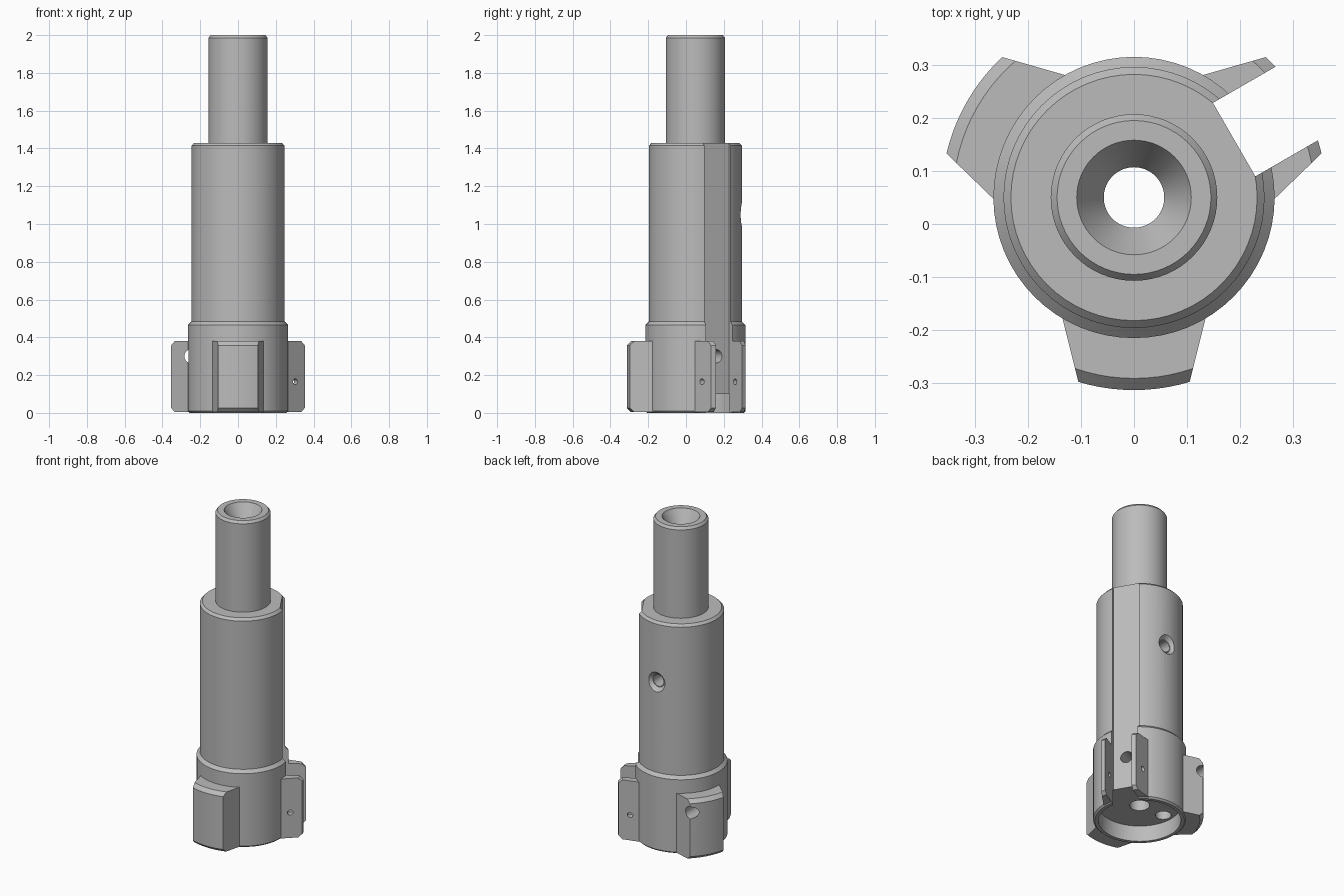
import bpy, bmesh, math
from mathutils import Vector, Matrix

cube = bpy.data.objects.get("Cube")
if cube:
    bpy.data.objects.remove(cube)

AXIS = Vector((0, 0.05, 0))
SEGMENTS = 64
PAD_OUTER = 0.363

steel = bpy.data.materials.new("steel grey")
steel.use_nodes = True
grey = (0.5, 0.5, 0.5, 1)
steel.diffuse_color = grey
steel.node_tree.nodes["Principled BSDF"].inputs["Base Color"].default_value = grey


def make_object(name, bm):
    bmesh.ops.recalc_face_normals(bm, faces=bm.faces)
    mesh = bpy.data.meshes.new(name)
    bm.to_mesh(mesh)
    bm.free()
    mesh.materials.append(steel)
    obj = bpy.data.objects.new(name, mesh)
    bpy.context.collection.objects.link(obj)
    return obj


def bridge(bm, a, b):
    for i in range(len(a)):
        j = (i + 1) % len(a)
        bm.faces.new((a[i], a[j], b[j], b[i]))


def lathe(name, profile):
    """Turn a closed (radius, height) profile around the tool axis."""
    bm = bmesh.new()
    rings = []
    for r, z in profile:
        rings.append([bm.verts.new(AXIS + Vector((r * math.cos(k * math.tau / SEGMENTS),
                                                  r * math.sin(k * math.tau / SEGMENTS), z)))
                      for k in range(SEGMENTS)])
    for i, ring in enumerate(rings):
        bridge(bm, ring, rings[(i + 1) % len(rings)])
    return make_object(name, bm)


def drill(name, start, end, r1, r2=None, segments=32):
    """Round cutter between two points given relative to the tool axis."""
    start, end = Vector(start), Vector(end)
    d = end - start
    turn = d.to_track_quat('Z', 'Y').to_matrix().to_4x4()
    bm = bmesh.new()
    bmesh.ops.create_cone(bm, cap_ends=True, segments=segments, radius1=r1,
                          radius2=r1 if r2 is None else r2, depth=d.length,
                          matrix=Matrix.Translation(AXIS + (start + end) / 2) @ turn)
    return make_object(name, bm)


def half_width(radial):
    return 0.133 - 0.25 * (radial - 0.235)


def pad(name, angle):
    """Guide pad with tapered flanks and chamfered top and bottom edges."""
    bm = bmesh.new()
    spin = Matrix.Rotation(math.radians(angle), 3, 'Z')
    loops = []
    for z, r in ((0.006, 0.343), (0.026, PAD_OUTER), (0.358, PAD_OUTER), (0.38, 0.341)):
        a = 0.3
        for _ in range(20):
            a = math.asin(half_width(r * math.cos(a)) / r)
        pts = [(0.21, -half_width(0.21))]
        pts += [(r * math.cos(t), r * math.sin(t)) for t in (a * k / 5 for k in range(-5, 6))]
        pts.append((0.21, half_width(0.21)))
        loops.append([bm.verts.new(AXIS + spin @ Vector((x, y, z))) for x, y in pts])
    for low, high in zip(loops, loops[1:]):
        bridge(bm, low, high)
    bm.faces.new(loops[0])
    bm.faces.new(loops[-1])
    return make_object(name, bm)


def combine(target, tool, operation):
    mod = target.modifiers.new(tool.name, 'BOOLEAN')
    mod.operation = operation
    mod.solver = 'EXACT'
    mod.object = tool
    bpy.context.view_layer.objects.active = target
    bpy.ops.object.modifier_apply(modifier=mod.name)
    bpy.data.objects.remove(tool)


# Stepped body with a centre cone and a through bore
body = lathe("tool_body", [
    (0.057, 0), (0.255, 0), (0.265, 0.01), (0.265, 0.465), (0.246, 0.484),
    (0.246, 1.415), (0.232, 1.43), (0.157, 1.43), (0.157, 1.985), (0.145, 2.0),
    (0.108, 2.0), (0.057, 1.91)])

# Three guide pads
for label, angle in (("front_pad", 270), ("slotted_pad", 30), ("back_pad", 150)):
    combine(body, pad(label, angle), 'UNION')

# Recess in the underside
combine(body, drill("recess", (0, 0, -0.1), (0, 0, 0.1), 0.235, segments=SEGMENTS), 'DIFFERENCE')

# Long flat slot running through one pad to the top of the body
turn = Matrix.Rotation(math.radians(30), 4, 'Z')
bm = bmesh.new()
bmesh.ops.create_cube(bm, size=1, matrix=Matrix.Translation(AXIS) @ turn
                      @ Matrix.Translation((0.418, 0, 0.7)) @ Matrix.Diagonal((0.4, 0.16, 1.8, 1)))
combine(body, make_object("slot", bm), 'DIFFERENCE')

# Drilled holes
holes = [
    drill("slot_hole", turn @ Vector((0.3, 0, 0.3)), turn @ Vector((0.03, 0, 0.3)), 0.036),
    drill("clamp_hole", turn @ Vector((0.28, -0.3, 0.165)), turn @ Vector((0.28, 0.3, 0.165)),
          0.016, segments=20),
    drill("pad_hole", (-0.247, 0.4, 0.3), (-0.247, -0.03, 0.3), 0.037),
    drill("underside_hole", (-0.175, 0, 0.05), (-0.175, 0, 0.3), 0.045),
    drill("side_countersink", (0, 0.25, 1.05), (0, 0.222, 1.05), 0.066, 0.04),
    drill("side_hole", (0, 0.3, 1.05), (0, 0.03, 1.05), 0.035),
]
for hole in holes:
    combine(body, hole, 'DIFFERENCE')

# Smooth turned surfaces, keep machined edges crisp
bpy.ops.object.select_all(action='DESELECT')
body.select_set(True)
bpy.context.view_layer.objects.active = body
bpy.ops.object.shade_smooth_by_angle(angle=math.radians(20))
